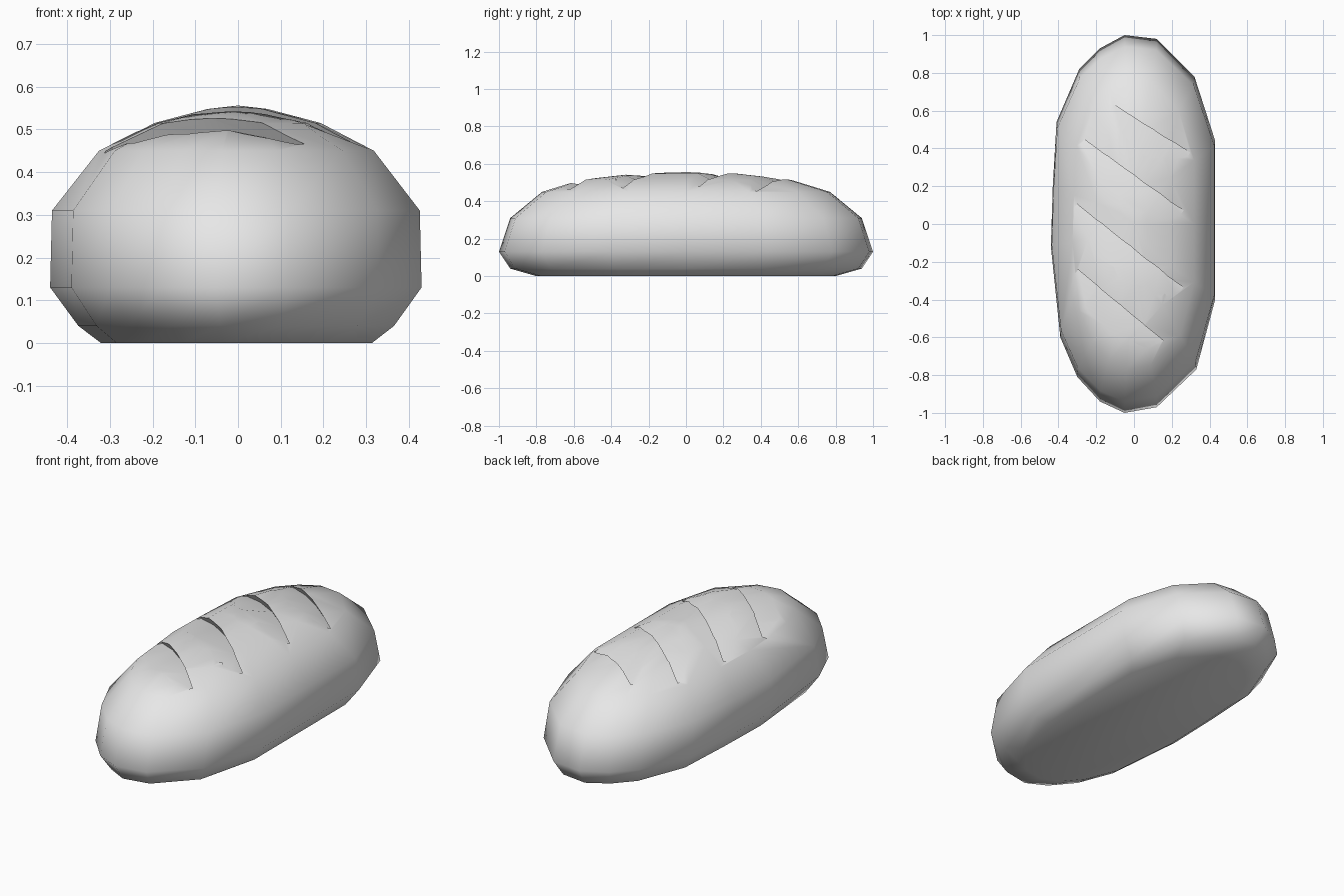
import bpy
import bmesh
import math
from mathutils import Vector
from mathutils.bvhtree import BVHTree

cube = bpy.data.objects.get("Cube")
if cube:
    bpy.data.objects.remove(cube, do_unlink=True)

crust = bpy.data.materials.new("pale grey crust")
crust.use_nodes = True
crust.diffuse_color = (0.8, 0.8, 0.8, 1)
crust.node_tree.nodes["Principled BSDF"].inputs["Base Color"].default_value = crust.diffuse_color


def make_object(name, bm):
    bmesh.ops.recalc_face_normals(bm, faces=bm.faces[:])
    mesh = bpy.data.meshes.new(name)
    bm.to_mesh(mesh)
    obj = bpy.data.objects.new(name, mesh)
    bpy.context.collection.objects.link(obj)
    mesh.materials.append(crust)
    return obj


def bridge(bm, a, b):
    for i in range(len(a)):
        j = (i + 1) % len(a)
        bm.faces.new((a[i], a[j], b[j], b[i]))


# Loaf: one uneven plan outline, scaled into stacked layers
OUTLINE = [(-0.05, 1), (-0.18, 0.93), (-0.29, 0.82), (-0.41, 0.54), (-0.43, 0.2),
           (-0.44, -0.12), (-0.39, -0.6), (-0.3, -0.81), (-0.18, -0.94), (-0.05, -1),
           (0.12, -0.97), (0.33, -0.77), (0.43, -0.4), (0.43, 0), (0.43, 0.44),
           (0.32, 0.78), (0.12, 0.98)]
# height, width scale, length scale
LAYERS = [(0, 0.73, 0.8), (0.04, 0.85, 0.94), (0.13, 1, 1), (0.31, 0.99, 0.94),
          (0.45, 0.74, 0.77), (0.515, 0.45, 0.56), (0.548, 0.16, 0.27)]

bm = bmesh.new()
rings = [[bm.verts.new((x * sx, y * sy, z)) for x, y in OUTLINE] for z, sx, sy in LAYERS]
for low, high in zip(rings, rings[1:]):
    bridge(bm, low, high)
bm.faces.new(rings[0])
crown = bm.verts.new((0, 0, 0.556))
for i, v in enumerate(rings[-1]):
    bm.faces.new((v, rings[-1][(i + 1) % len(OUTLINE)], crown))
loaf = make_object("bread_loaf", bm)
surface = BVHTree.FromBMesh(bm)
bm.free()


def on_top(p):
    return surface.ray_cast(Vector((p.x, p.y, 2)), Vector((0, 0, -1)))[0]


# Slashes: wedge cutters with an undercut rear wall and a shallow front slope
def slash(name, start, end, depth, width):
    a, b = Vector((*start, 0)), Vector((*end, 0))
    along = (b - a).normalized()
    back = Vector((-along.y, along.x, 0))
    bm = bmesh.new()
    rows = []
    for t in (0.03, 0.25, 0.5, 0.75, 0.97):
        size = math.sin(math.pi * t) ** 0.7
        lip = on_top(a.lerp(b, t))
        front = on_top(lip - back * width * size)
        base = lip + back * 0.025 * size - Vector((0, 0, depth * size))
        reach = 1.8
        rows.append([bm.verts.new(p) for p in
                     (base, base + (lip - base) * reach, base + (front - base) * reach)])
    for r, s in zip(rows, rows[1:]):
        bridge(bm, r, s)
    bm.faces.new(rows[0])
    bm.faces.new(rows[-1])
    cutter = make_object(name, bm)
    bm.free()
    cutter.hide_render = True
    cut = loaf.modifiers.new(name, 'BOOLEAN')
    cut.operation = 'DIFFERENCE'
    cut.solver = 'EXACT'
    cut.object = cutter
    return cutter


cutters = [slash("rear_slash", (-0.12, 0.64), (0.31, 0.37), 0.045, 0.13),
           slash("upper_slash", (-0.28, 0.46), (0.28, 0.06), 0.045, 0.14),
           slash("middle_slash", (-0.32, 0.12), (0.28, -0.35), 0.045, 0.14),
           slash("front_slash", (-0.31, -0.23), (0.17, -0.63), 0.045, 0.14)]

# Bake the cuts and remove the cutters
bpy.ops.object.select_all(action='DESELECT')
loaf.select_set(True)
bpy.context.view_layer.objects.active = loaf
for mod in list(loaf.modifiers):
    bpy.ops.object.modifier_apply(modifier=mod.name)
for cutter in cutters:
    bpy.data.objects.remove(cutter, do_unlink=True)
bpy.ops.object.shade_smooth_by_angle(angle=math.radians(75))
